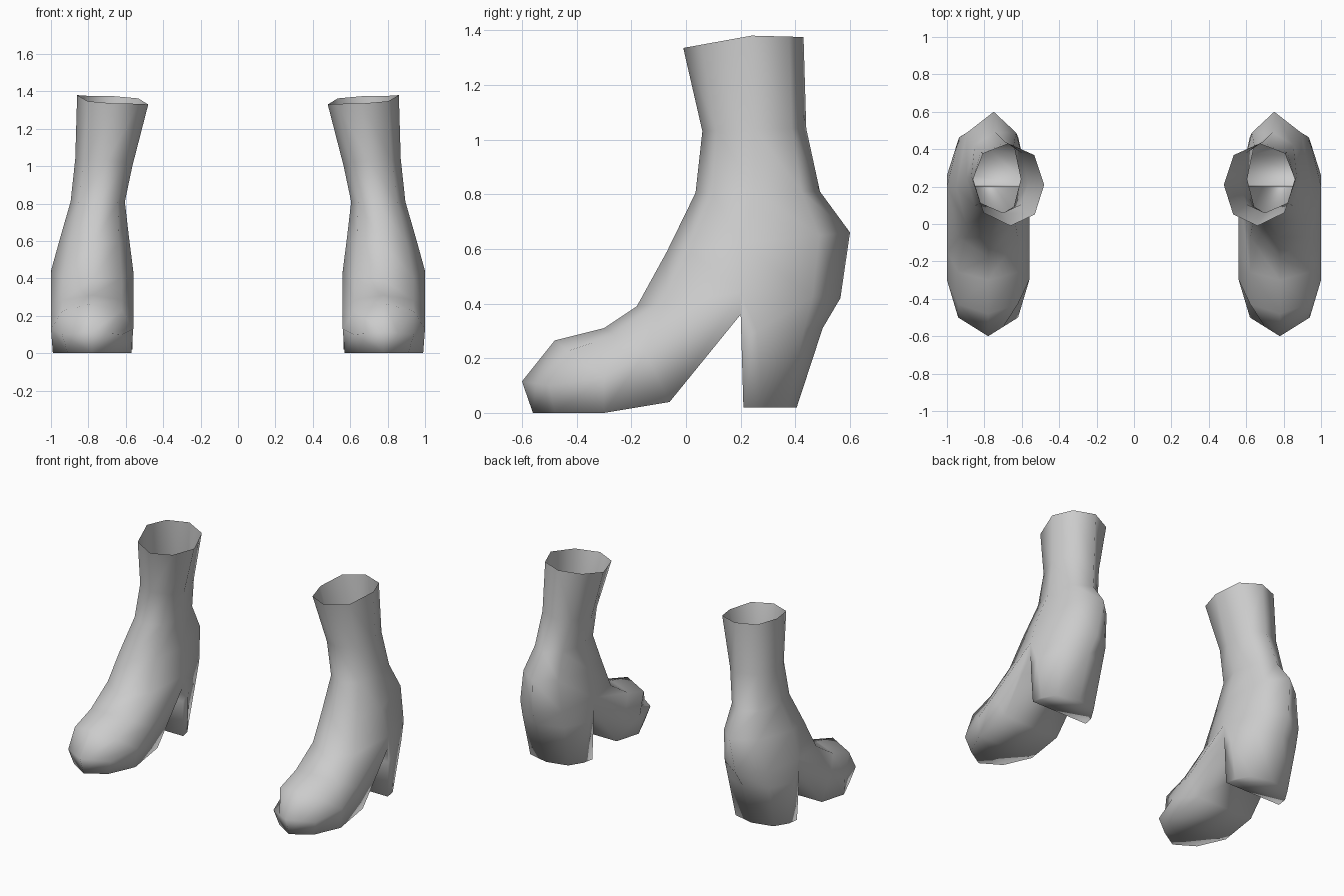
import bpy, bmesh
from mathutils import Vector as V

if "Cube" in bpy.data.objects:
    bpy.data.objects.remove(bpy.data.objects["Cube"])

grey = bpy.data.materials.new("light_grey")
grey.diffuse_color = (0.6, 0.6, 0.6, 1)
grey.use_nodes = True
grey.node_tree.nodes["Principled BSDF"].inputs["Base Color"].default_value = grey.diffuse_color

bm = bmesh.new()


def arc(inner, tip, outer, k=0.72):
    """Three points of a half ring, filled in to five with rounded corners."""
    i, t, o = V(inner), V(tip), V(outer)
    pts = [i]
    for s in (i, o):
        c = V((t.x, s.y, s.z))
        pts.append(c + k * (s - c) + k * (t - c))
    return [pts[0], pts[1], t, pts[2], o]


def verts(points):
    return [bm.verts.new(p) for p in points]


def loft(rings):
    for a, b in zip(rings, rings[1:]):
        n = len(a)
        for j in range(n):
            bm.faces.new((a[j], a[(j + 1) % n], b[(j + 1) % n], b[j]))


def shaft_ring(inner, front, outer, back):
    f = arc(inner, front, outer)
    b = arc(inner, back, outer)
    return verts(f + [b[3], b[2], b[1]])


def sole_ring(inner, tip, outer, sole_out, sole_in, k=0.72):
    return verts(arc(inner, tip, outer, k) + [V(sole_out), V(sole_in)])


# Shaft and ankle, open at the top
shaft = [
    shaft_ring((.48, .21, 1.33), (.66, -.01, 1.335), (.86, .24, 1.38), (.67, .43, 1.375)),
    shaft_ring((.565, .22, 1.0), (.70, .06, 1.03), (.87, .25, 1.04), (.69, .44, 1.04)),
    shaft_ring((.605, .24, .81), (.74, .035, .805), (.895, .25, .81), (.74, .49, .81)),
    shaft_ring((.583, .20, .62), (.77, -.07, .59), (.95, .20, .62), (.75, .60, .66)),
    shaft_ring((.56, .20, .44), (.78, -.18, .39), (1.0, .20, .44), (.77, .565, .42)),
]
loft(shaft)
last = shaft[-1]

# Edge where the arch of the foot meets the heel
arch = verts([(1.0, .20, .36), (.56, .20, .36)])

# Foot and toe
foot = [
    last[:5] + arch,
    sole_ring((.56, -.15, .22), (.78, -.30, .31), (1.0, -.15, .22),
              (.99, -.06, .04), (.57, -.06, .04)),
    sole_ring((.56, -.30, .13), (.78, -.48, .265), (1.0, -.30, .13),
              (.99, -.30, 0), (.57, -.30, 0)),
    sole_ring((.62, -.50, .10), (.78, -.60, .115), (.94, -.50, .10),
              (.91, -.48, 0), (.65, -.48, 0), 0.5),
]
loft(foot)
toe = foot[-1]
point = bm.verts.new((.78, -.56, 0))
for a, b in zip(toe, toe[1:] + toe[:1]):
    bm.faces.new((a, b, point))

# Block heel
heel = [
    [last[0], last[7], last[6], last[5], last[4]] + arch,
    sole_ring((.56, .26, .30), (.78, .50, .31), (1.0, .26, .30),
              (1.0, .203, .26), (.56, .203, .26)),
    sole_ring((.58, .28, .02), (.78, .405, .02), (.98, .28, .02),
              (.99, .21, .02), (.565, .21, .02)),
]
loft(heel)
bm.faces.new(heel[-1])

bmesh.ops.recalc_face_normals(bm, faces=bm.faces)
for f in bm.faces:
    f.smooth = True

mesh = bpy.data.meshes.new("heeled_boots")
bm.to_mesh(mesh)
bm.free()
mesh.materials.append(grey)
boots = bpy.data.objects.new("heeled_boots", mesh)
bpy.context.collection.objects.link(boots)

# Second boot of the pair
mirror = boots.modifiers.new("pair", 'MIRROR')
mirror.use_axis[0] = True
mirror.use_mirror_merge = False
